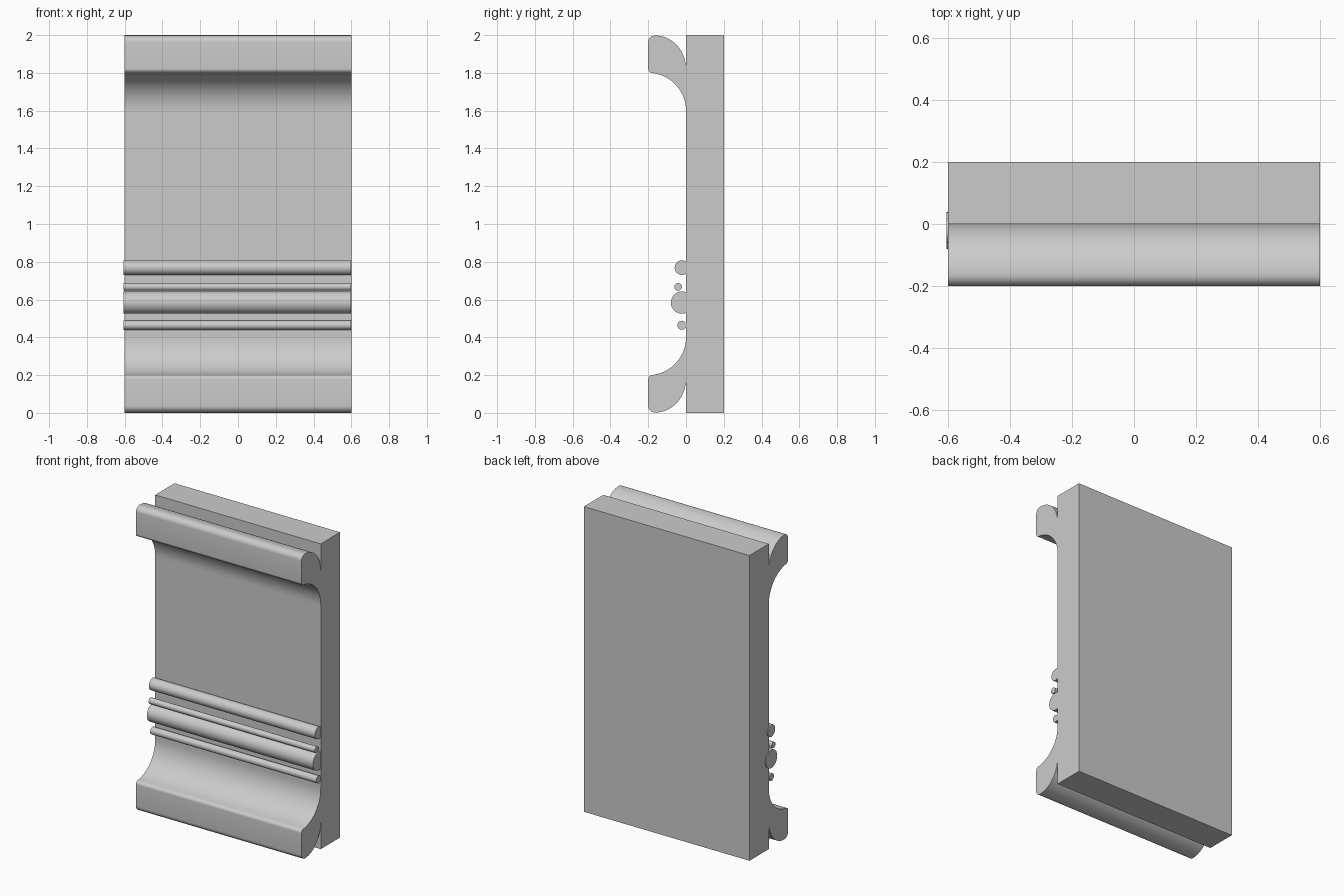
import bpy, bmesh, math

if "Cube" in bpy.data.objects:
    bpy.data.objects.remove(bpy.data.objects["Cube"])


def arc(cy, cz, ry, rz, a0, a1, n):
    """Elliptical arc of (y, z) points, angles in degrees."""
    pts = []
    for i in range(n + 1):
        a = math.radians(a0 + (a1 - a0) * i / n)
        pts.append((cy + ry * math.cos(a), cz + rz * math.sin(a)))
    return pts


def extrude_profile(name, pts, x0, x1, smooth=True):
    """Extrude a closed (y, z) profile along x."""
    bm = bmesh.new()
    face = bm.faces.new([bm.verts.new((x0, y, z)) for y, z in pts])
    ext = bmesh.ops.extrude_face_region(bm, geom=[face], use_keep_orig=True)
    for v in [g for g in ext["geom"] if isinstance(g, bmesh.types.BMVert)]:
        v.co.x = x1
    bmesh.ops.recalc_face_normals(bm, faces=bm.faces[:])
    mesh = bpy.data.meshes.new(name)
    bm.to_mesh(mesh)
    bm.free()
    obj = bpy.data.objects.new(name, mesh)
    bpy.context.collection.objects.link(obj)
    if smooth:
        bpy.ops.object.select_all(action='DESELECT')
        obj.select_set(True)
        bpy.context.view_layer.objects.active = obj
        bpy.ops.object.shade_smooth_by_angle(angle=math.radians(30))
    return obj


# Flat backing board
extrude_profile("backing_board", [(0, 0), (0.2, 0), (0.2, 2), (0, 2)], -0.6, 0.6, False)

# Top moulding: cove below, rounded nose, convex shoulder back to the board
top = (arc(-0.2, 1.6, 0.2, 0.2, 0, 78, 20)
       + arc(-0.178, 1.822, 0.022, 0.022, 260, 180, 8)
       + arc(-0.163, 1.963, 0.037, 0.035, 180, 90, 8)
       + arc(-0.163, 1.82, 0.163, 0.178, 88, 0, 20))
extrude_profile("top_moulding", top, -0.6, 0.6)

# Bottom moulding mirrors the top one
extrude_profile("bottom_moulding", [(y, 2 - z) for y, z in top], -0.6, 0.6)

# Round beads across the lower part, ending slightly proud on the left
beads = [("upper_bead", -0.021, 0.769, 0.039),
         ("thin_bead", -0.042, 0.667, 0.020),
         ("main_bead", -0.021, 0.584, 0.059),
         ("lower_bead", -0.022, 0.464, 0.024)]
for name, y, z, r in beads:
    extrude_profile(name, arc(y, z, r, r, 0, 348.75, 31), -0.605, 0.599)
